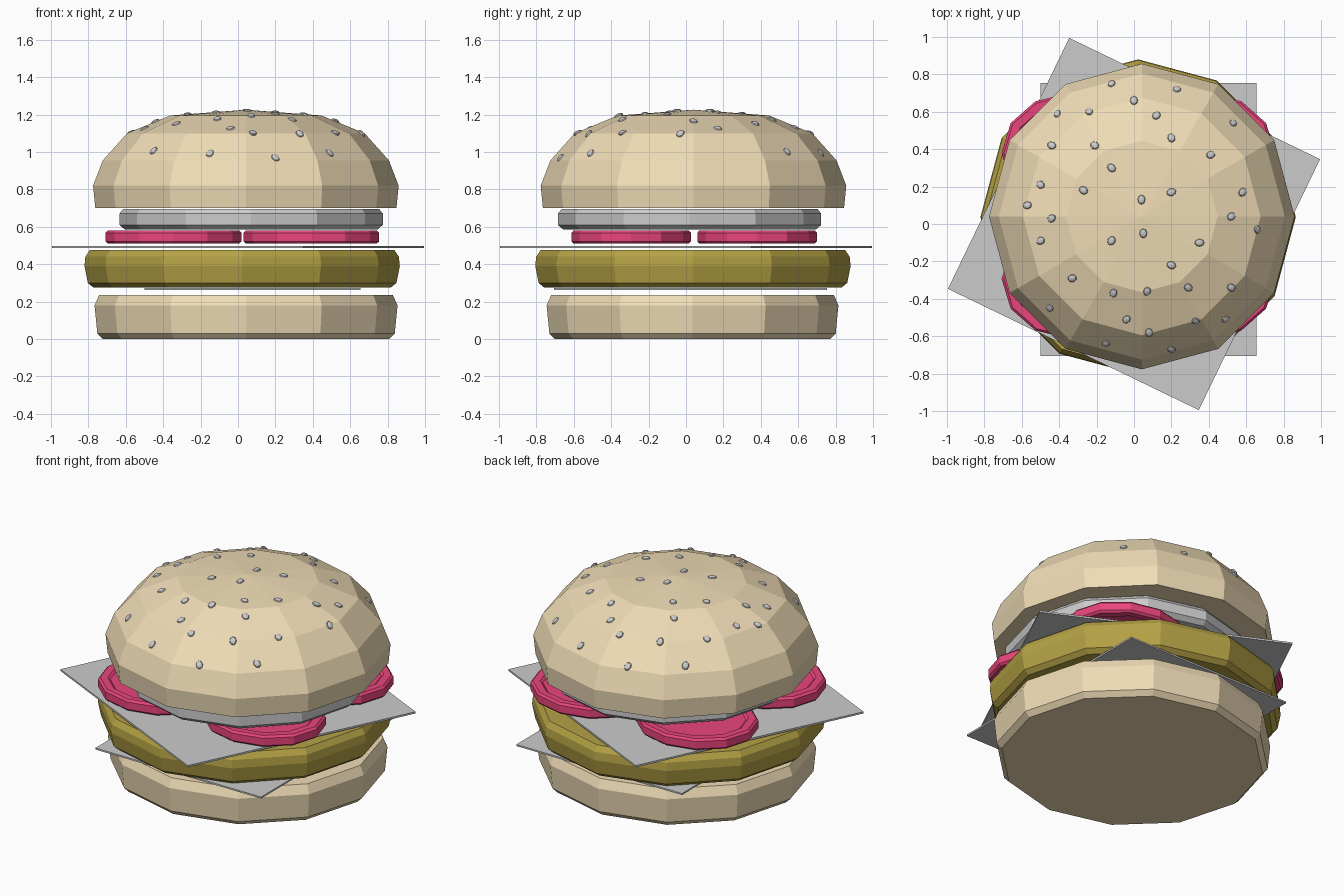
import bpy, bmesh, math, random
from mathutils import Vector, Matrix
from mathutils.bvhtree import BVHTree

if "Cube" in bpy.data.objects:
    bpy.data.objects.remove(bpy.data.objects["Cube"])

random.seed(4)


def material(name, rgb):
    m = bpy.data.materials.new(name)
    m.diffuse_color = (*rgb, 1)
    m.use_nodes = True
    m.node_tree.nodes["Principled BSDF"].inputs["Base Color"].default_value = m.diffuse_color
    return m


BREAD = material("bread", (0.87, 0.72, 0.47))
MEAT = material("meat", (0.46, 0.36, 0.06))
RED = material("tomato_red", (0.82, 0.06, 0.20))


def finish(bm, name, mat=None):
    bmesh.ops.recalc_face_normals(bm, faces=bm.faces)
    me = bpy.data.meshes.new(name)
    bm.to_mesh(me)
    bm.free()
    ob = bpy.data.objects.new(name, me)
    bpy.context.collection.objects.link(ob)
    if mat:
        me.materials.append(mat)
    return ob


def lathe(name, profile, centre, mat=None, squash=1.0, sides=12):
    """Twelve-sided turned solid from (radius, z) points, bottom to top."""
    bm = bmesh.new()
    cx, cy = centre
    rings = []
    for r, z in profile:
        if r == 0:
            rings.append([bm.verts.new((cx, cy, z))] * sides)
            continue
        rings.append([bm.verts.new((cx + r * math.cos(a), cy + squash * r * math.sin(a), z))
                      for a in (2 * math.pi * i / sides for i in range(sides))])
    for lo, hi in zip(rings, rings[1:]):
        for i in range(sides):
            j = (i + 1) % sides
            bm.faces.new(list(dict.fromkeys((lo[i], lo[j], hi[j], hi[i]))))
    for ring, r in ((rings[0], profile[0][0]), (rings[-1], profile[-1][0])):
        if r > 0:
            bm.faces.new(ring)
    return finish(bm, name, mat)


def slab(name, centre, size, angle=0):
    bm = bmesh.new()
    m = Matrix.Translation(centre) @ Matrix.Rotation(angle, 4, 'Z') @ Matrix.Diagonal((*size, 1))
    bmesh.ops.create_cube(bm, size=1, matrix=m)
    return finish(bm, name)


# Bottom bun, patty and onion
lathe("bottom_bun", [(0.765, 0.0), (0.795, 0.03), (0.81, 0.18), (0.785, 0.235)],
      (0.043, 0.035), BREAD, squash=0.963)
lathe("patty", [(0.795, 0.275), (0.825, 0.30), (0.843, 0.39), (0.838, 0.44), (0.815, 0.475)],
      (0.022, 0.037), MEAT)
lathe("onion", [(0.675, 0.585), (0.704, 0.61), (0.704, 0.67), (0.685, 0.695)], (0.07, 0.019))

# Cheese slices
slab("lower_cheese", (0.077, 0.025, 0.267), (1.155, 1.46, 0.01))
slab("upper_cheese", (0, 0, 0.493), (1.49, 1.49, 0.011), math.radians(-25.8))

# Four tomato slices with a shallow recessed face
for x in (-0.345, 0.392):
    for y in (-0.293, 0.38):
        lathe("tomato_slice",
              [(0.29, 0.52), (0.305, 0.51), (0.35, 0.51), (0.363, 0.522), (0.363, 0.568),
               (0.35, 0.581), (0.305, 0.581), (0.29, 0.57)],
              (x, y), RED, squash=0.88)

# Domed top bun
top = lathe("top_bun",
            [(0.805, 0.70), (0.817, 0.82), (0.765, 0.955), (0.635, 1.10), (0.405, 1.195), (0, 1.226)],
            (0.042, 0.04), BREAD)

# Sesame seeds laid on the dome surface
SEEDS = [(-.12, .75), (.23, .72), (0, .66), (-.41, .59), (.12, .58), (.53, .54), (.20, .46),
         (-.44, .42), (-.21, .42), (.41, .37), (-.12, .30), (-.50, .21), (-.27, .18), (.20, .17),
         (.04, .13), (.58, .17), (-.57, .10), (-.44, .03), (.52, .04), (.66, -.03), (.05, -.05),
         (-.50, -.09), (-.12, -.09), (.35, -.10), (.20, -.22), (-.33, -.29), (.29, -.34),
         (.52, -.34), (-.11, -.37), (.07, -.36), (-.45, -.45), (-.04, -.51), (.49, -.51),
         (.33, -.52), (.08, -.58), (-.15, -.64), (.20, -.67), (-.24, .60)]
tree = BVHTree.FromPolygons([v.co for v in top.data.vertices],
                            [p.vertices[:] for p in top.data.polygons])
bm = bmesh.new()
for x, y in SEEDS:
    hit, normal, _, _ = tree.ray_cast(Vector((x, y, 2)), Vector((0, 0, -1)))
    if hit is None:
        continue
    m = (Matrix.Translation(hit) @ normal.to_track_quat('Z', 'Y').to_matrix().to_4x4()
         @ Matrix.Rotation(random.uniform(-0.5, 0.5), 4, 'Z')
         @ Matrix.Diagonal((0.021, 0.026, 0.012, 1)))
    bmesh.ops.create_uvsphere(bm, u_segments=8, v_segments=6, radius=1, matrix=m)
finish(bm, "sesame_seeds")
